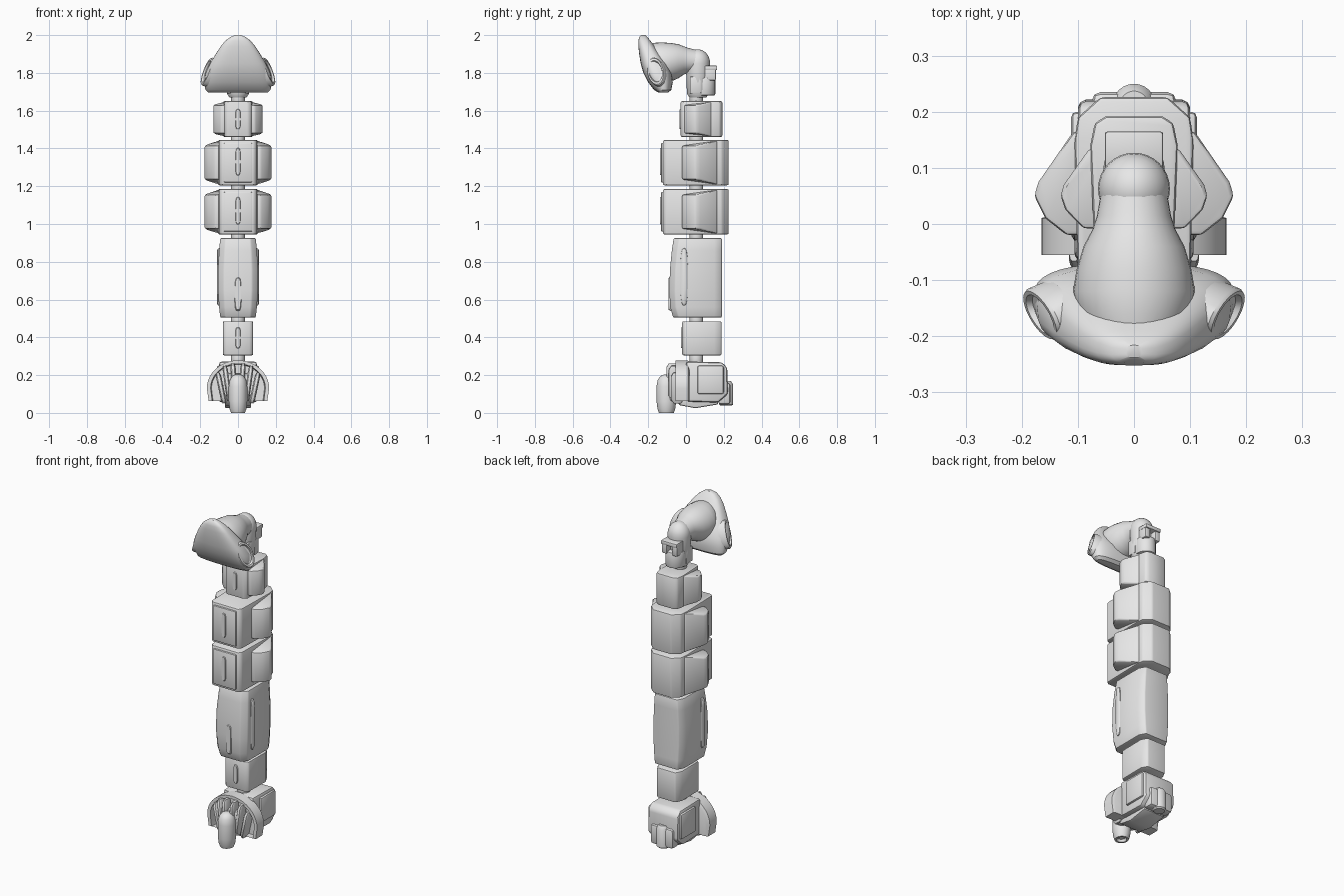
import bpy, bmesh, math
from mathutils import Matrix, Vector

cube = bpy.data.objects.get("Cube")
if cube:
    bpy.data.objects.remove(cube, do_unlink=True)

grey = bpy.data.materials.new("plain_grey")
grey.use_nodes = True
grey.diffuse_color = (0.8, 0.8, 0.8, 1)
grey.node_tree.nodes["Principled BSDF"].inputs["Base Color"].default_value = (0.8, 0.8, 0.8, 1)


def loft(name, rings, bevel=0.0, mirror=False, matrix=None, segments=2):
    """Skin a stack of equal-length rings, cap the ends and round sharp edges."""
    bm = bmesh.new()
    rows = [[bm.verts.new(p) for p in ring] for ring in rings]
    n = len(rows[0])
    for a, b in zip(rows, rows[1:]):
        for i in range(n):
            j = (i + 1) % n
            bm.faces.new((a[i], a[j], b[j], b[i]))
    bm.faces.new(rows[0][::-1])
    bm.faces.new(rows[-1])
    bmesh.ops.recalc_face_normals(bm, faces=bm.faces)
    if bevel:
        edges = [e for e in bm.edges if e.calc_face_angle(0) > math.radians(35)]
        bmesh.ops.bevel(bm, geom=edges, offset=bevel, segments=segments, profile=0.5,
                        affect='EDGES', clamp_overlap=True)
    if matrix:
        bm.transform(matrix)
    mesh = bpy.data.meshes.new(name)
    bm.to_mesh(mesh)
    bm.free()
    mesh.materials.append(grey)
    ob = bpy.data.objects.new(name, mesh)
    bpy.context.collection.objects.link(ob)
    bpy.ops.object.select_all(action='DESELECT')
    ob.select_set(True)
    bpy.context.view_layer.objects.active = ob
    bpy.ops.object.shade_smooth_by_angle(angle=math.radians(35))
    if mirror:
        ob.modifiers.new("mirror", 'MIRROR')
    return ob


def oval(center, rx, ry, axis='Z', n=24, power=1.0):
    """Ellipse ring; a power below 1 makes it squarer."""
    ring = []
    for i in range(n):
        t = 2 * math.pi * i / n
        c, s = math.cos(t), math.sin(t)
        u = rx * math.copysign(abs(c) ** power, c)
        v = ry * math.copysign(abs(s) ** power, s)
        ring.append(Vector(center) + Vector((u, v, 0) if axis == 'Z' else (u, 0, v)))
    return ring


def prism(name, pts, z0, z1, bevel=0.008, mirror=False):
    """Upright prism; an optional third value pulls top and bottom in."""
    pts = [(*p, 0)[:3] for p in pts]
    return loft(name, [[(x, y, z0 + d) for x, y, d in pts],
                       [(x, y, z1 - d) for x, y, d in pts]], bevel, mirror)


def both(half):
    """Complete a half outline across x = 0."""
    return half + [(-x, y) for x, y in reversed(half)]


def box(name, x, y, z, bevel=0.008, mirror=False):
    return prism(name, [(x[0], y[0]), (x[1], y[0]), (x[1], y[1]), (x[0], y[1])],
                 z[0], z[1], bevel, mirror)


def rib(name, y, z0, z1, w=0.016):
    """Slim rounded rib on a front face."""
    mid = (z0 + z1) / 2
    h = (z1 - z0) / 2
    loft(name, [oval((0, y + 0.012, mid), w, h, 'Y', 20, 0.6),
                oval((0, y, mid), w * 0.75, h * 0.93, 'Y', 20, 0.6)])


# Twin large segments: core, front plate and swept side wings
for label, z in (("lower", 0.945), ("upper", 1.205)):
    top = z + 0.24
    prism(label + "_segment_core",
          both([(0.085, -0.122), (0.1, -0.105), (0.106, 0.15), (0.1, 0.19), (0.06, 0.226)]),
          z, top, 0.008)
    box(label + "_segment_front_plate", (-0.075, 0.075), (-0.132, -0.1), (z + 0.015, top - 0.015), 0.006)
    rib(label + "_segment_rib", -0.138, z + 0.05, top - 0.04)
    prism(label + "_segment_wing",
          [(0.08, -0.02, 0.03), (0.12, -0.02, 0.03), (0.158, 0.01, 0.03), (0.178, 0.05, 0.03),
           (0.17, 0.075, 0.028), (0.108, 0.165, 0.003), (0.08, 0.165, 0.003)],
          z, top, 0.008, True)

# Small upper segment
prism("neck_segment_core",
      both([(0.055, -0.028), (0.072, -0.015), (0.078, 0.14), (0.07, 0.18), (0.05, 0.192)]),
      1.46, 1.65, 0.008)
prism("neck_segment_wing",
      [(0.05, -0.008, 0.02), (0.09, -0.008, 0.02), (0.122, 0.025, 0.02), (0.131, 0.05, 0.02),
       (0.125, 0.07, 0.02), (0.079, 0.135, 0.003), (0.05, 0.135, 0.003)],
      1.46, 1.65, 0.007, True)
rib("neck_segment_rib", -0.034, 1.5, 1.61)

# Long middle segment with bowed sides and capsule rails
long_rings = []
for z, w, front in ((0.505, 0.094, -0.068), (0.56, 0.1, -0.084), (0.65, 0.106, -0.088),
                    (0.76, 0.106, -0.085), (0.86, 0.1, -0.075), (0.925, 0.094, -0.065)):
    long_rings.append([(x, y, z) for x, y in
                       both([(w * 0.7, front), (w, front + 0.03), (w, 0.15), (w * 0.78, 0.19)])])
loft("long_segment_body", long_rings, 0.006)
rib("long_segment_rib", -0.092, 0.54, 0.72, 0.02)
side_turn = Matrix.Translation((0.1, -0.01, 0.72)) @ Matrix.Rotation(math.radians(90), 4, 'Z')
loft("long_segment_rail", [oval((0, 0.01, 0), 0.022, 0.155, 'Y', 24, 0.7),
                           oval((0, -0.006, 0), 0.02, 0.15, 'Y', 24, 0.7),
                           oval((0, -0.011, 0), 0.012, 0.14, 'Y', 24, 0.7)],
     mirror=True, matrix=side_turn)

# Short lower segment
prism("short_segment_body",
      both([(0.06, -0.02), (0.078, -0.008), (0.08, 0.15), (0.06, 0.188)]), 0.305, 0.485, 0.007)
rib("short_segment_rib", -0.027, 0.34, 0.455)

# Round joints between the segments
for i, (z0, z1) in enumerate(((0.26, 0.315), (0.475, 0.515), (0.915, 0.955),
                              (1.175, 1.215), (1.435, 1.47), (1.64, 1.7))):
    loft("joint_%d" % (i + 1), [oval((0, 0.055, z), 0.036, 0.036) for z in (z0, z1)], 0.004)

# Elbow neck: upright tube with a domed top
elbow = [(1.67, 0.045), (1.69, 0.058), (1.85, 0.064)]
elbow += [(1.85 + 0.075 * math.sin(a), 0.065 * math.cos(a)) for a in (0.3, 0.6, 0.9, 1.2, 1.45)]
loft("elbow_tube", [oval((0, 0.063, z), r, r, n=32) for z, r in elbow])

# Flared bulb that joins the elbow to the head
bulb = ((0.06, 1.862, 0.058), (0.015, 1.865, 0.066), (-0.01, 1.866, 0.074), (-0.04, 1.862, 0.09),
        (-0.08, 1.856, 0.102), (-0.12, 1.852, 0.109), (-0.16, 1.86, 0.1), (-0.2, 1.88, 0.07))
loft("neck_bulb", [oval((0, y, z), r, r, 'Y', 32) for y, z, r in bulb])

# Collar and fork behind the elbow
loft("collar", [oval((0, 0.095, z), 0.055, 0.06) for z in (1.68, 1.775)], 0.008)
box("collar_side_lug", (0.035, 0.06), (0.02, 0.08), (1.69, 1.78), 0.006, True)
box("collar_fork", (0.018, 0.05), (0.095, 0.158), (1.76, 1.83), 0.006, True)
box("collar_bridge", (-0.052, 0.052), (0.1, 0.165), (1.815, 1.838), 0.005)

# Head shell, wide at the bottom and narrowing to a rounded crest
head = ((1.695, 0.155, -0.145, -0.095), (1.71, 0.172, -0.17, -0.078), (1.75, 0.179, -0.2, -0.07),
        (1.8, 0.172, -0.226, -0.076), (1.85, 0.148, -0.24, -0.1), (1.9, 0.118, -0.248, -0.135),
        (1.94, 0.092, -0.252, -0.165), (1.97, 0.067, -0.252, -0.188), (1.99, 0.04, -0.248, -0.205),
        (2.0, 0.014, -0.238, -0.216))
loft("head_shell", [oval((0, (f + b) / 2, z), w, (b - f) / 2, n=36, power=0.7)
                    for z, w, f, b in head])

# Dished oval ports on the sides of the head
port = Matrix.Translation((0.157, -0.158, 1.805)) @ Matrix.Rotation(math.radians(68), 4, 'Z') \
    @ Matrix.Rotation(math.radians(-16), 4, 'X') @ Matrix.Rotation(math.radians(-20), 4, 'Y')
loft("head_port", [oval((0, y, 0), 0.047 * s, 0.08 * s, 'Y', 28) for y, s in
                   ((0.03, 1), (-0.006, 1), (-0.012, 0.93), (-0.012, 0.78), (-0.002, 0.7))],
     mirror=True, matrix=port)

# Foot: arched guard, hollow at the front


def arch(y, s):
    pts = [(0.165 * s * math.cos(t), y, 0.13 + 0.148 * s * math.sin(t))
           for t in (math.pi * i / 20 for i in range(21))]
    return pts + [(-0.155 * s, y, 0.062), (0.155 * s, y, 0.062)]


loft("foot_guard", [arch(0.018, 0.9), arch(0.01, 1), arch(-0.055, 1), arch(-0.055, 0.88), arch(-0.015, 0.85)])

# Foot: rear housing, side panels, heel and sole
housing = [(0.0, 0.06), (0.17, 0.055), (0.222, 0.1), (0.218, 0.24), (0.19, 0.268), (0.0, 0.272)]
loft("foot_housing", [[(x, y, z) for y, z in housing] for x in (-0.1, 0.1)], 0.014)
box("foot_side_panel", (0.09, 0.112), (0.06, 0.2), (0.1, 0.25), 0.01, True)
box("heel_block", (-0.075, 0.075), (0.17, 0.235), (0.045, 0.16), 0.015)
loft("heel_cap", [oval((0, 0.212, z), r, r) for z, r in
                  ((0.038, 0.03), (0.045, 0.038), (0.15, 0.038), (0.17, 0.025))])
sole = [(-0.06, 0.07), (-0.03, 0.04), (0.05, 0.025), (0.17, 0.045), (0.17, 0.08), (-0.06, 0.1)]
loft("foot_sole", [[(x, y, z) for y, z in sole] for x in (-0.07, 0.07)], 0.008)

# Foot: toe capsule with a hollow tip, and the fan of struts behind it
loft("toe_capsule", [oval((0, -0.104, z), 0.049 * s, 0.052 * s, n=28) for z, s in
                     ((0.015, 0.45), (0.0, 0.55), (0.0, 0.75), (0.02, 0.9), (0.06, 1), (0.14, 1),
                      (0.175, 0.88), (0.195, 0.6), (0.203, 0.25))])
box("toe_mount", (-0.06, 0.06), (-0.085, 0.0), (0.06, 0.21), 0.015)
for i, (x, lean, z0, z1) in enumerate(((0.024, 4, 0.15, 0.262), (0.058, 8, 0.07, 0.25),
                                       (0.09, 12, 0.05, 0.215))):
    place = Matrix.Translation((x, -0.07 + 0.012 * i, (z0 + z1) / 2)) \
        @ Matrix.Rotation(math.radians(lean), 4, 'Y')
    h = (z1 - z0) / 2
    loft("strut_%d" % (i + 1), [oval((0, 0, z), 0.014 * s, 0.034 * s, n=16, power=0.7) for z, s in
                                ((-h, 0.6), (0.02 - h, 1), (h - 0.02, 1), (h, 0.6))],
         mirror=False, matrix=place)
    loft("strut_mirrored_%d" % (i + 1),
         [oval((0, 0, z), 0.014 * s, 0.034 * s, n=16, power=0.7) for z, s in
          ((-h, 0.6), (0.02 - h, 1), (h - 0.02, 1), (h, 0.6))],
         matrix=Matrix.Translation((-x, -0.07 + 0.012 * i, (z0 + z1) / 2))
         @ Matrix.Rotation(math.radians(-lean), 4, 'Y'))
